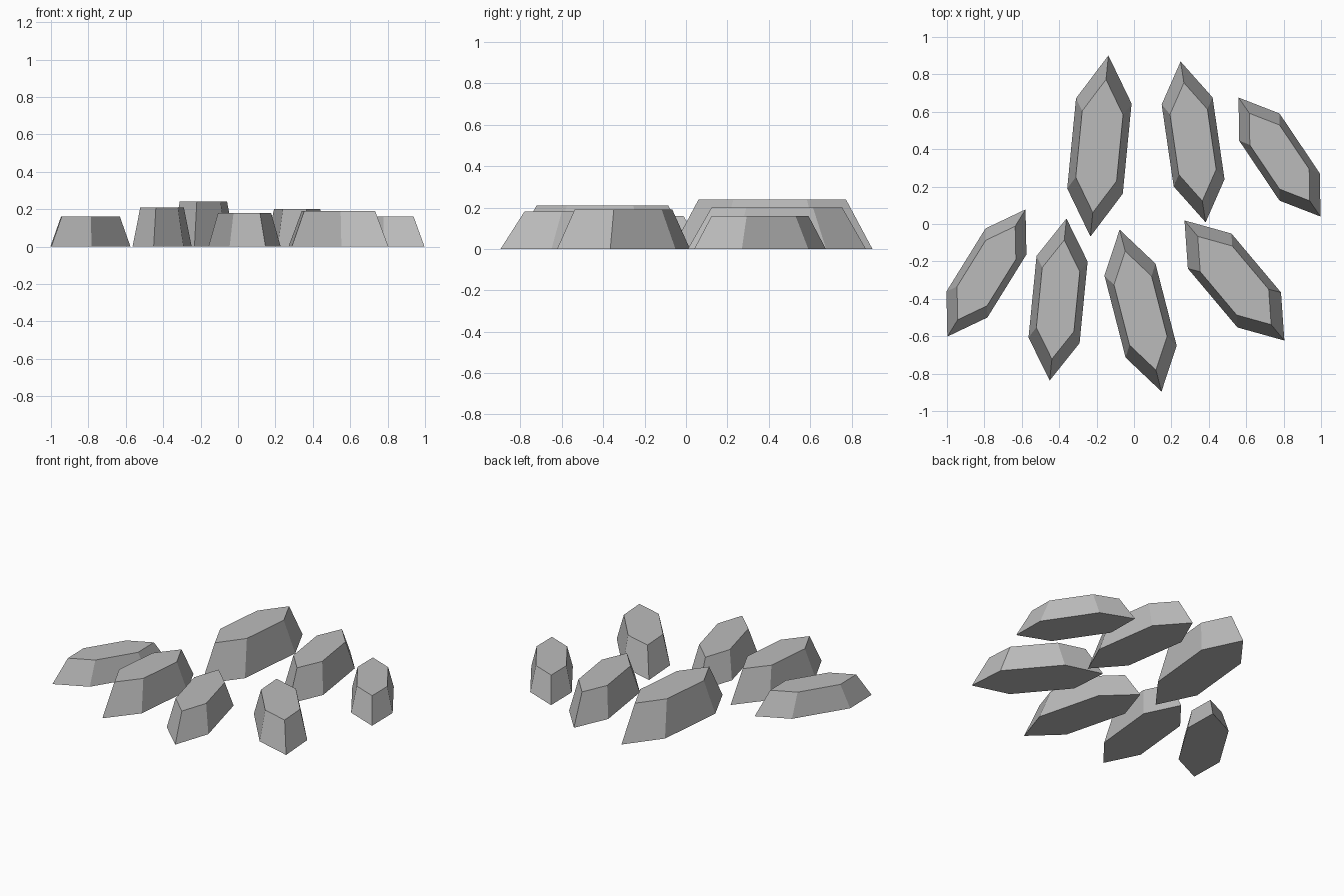
import bpy
import bmesh
from mathutils import Vector

if "Cube" in bpy.data.objects:
    bpy.data.objects.remove(bpy.data.objects["Cube"])

TOP_SCALE = 0.735  # size of the flat top relative to the base

stone_grey = bpy.data.materials.new("stone grey")
stone_grey.diffuse_color = (0.5, 0.5, 0.5, 1.0)
stone_grey.use_nodes = True
stone_grey.node_tree.nodes["Principled BSDF"].inputs["Base Color"].default_value = stone_grey.diffuse_color


def make_stone(name, centre, half_outline, height):
    """Tapered six-sided stone; the outline is point-symmetric about its centre."""
    half = [Vector(p) for p in half_outline]
    outline = half + [-p for p in half]
    bm = bmesh.new()
    base = [bm.verts.new((p.x, p.y, 0)) for p in outline]
    top = [bm.verts.new((p.x * TOP_SCALE, p.y * TOP_SCALE, height)) for p in outline]
    bm.faces.new(base)
    bm.faces.new(top)
    for i in range(6):
        j = (i + 1) % 6
        bm.faces.new((base[i], base[j], top[j], top[i]))
    bmesh.ops.recalc_face_normals(bm, faces=bm.faces)
    mesh = bpy.data.meshes.new(name)
    bm.to_mesh(mesh)
    bm.free()
    mesh.materials.append(stone_grey)
    stone = bpy.data.objects.new(name, mesh)
    stone.location = (*centre, 0)
    bpy.context.collection.objects.link(stone)


# Back row: centre, half of the base outline (tip first), height
make_stone("back_left_stone", (-0.185, 0.417),
           [(0.048, 0.484), (0.172, 0.227), (0.125, -0.255)], 0.24)
make_stone("back_middle_stone", (0.316, 0.439),
           [(-0.067, 0.43), (0.104, 0.238), (0.168, -0.20)], 0.20)
make_stone("back_right_stone", (0.778, 0.358),
           [(-0.219, 0.318), (0.0, 0.233), (0.216, -0.088)], 0.16)

# Front row
make_stone("front_far_left_stone", (-0.789, -0.262),
           [(0.209, 0.34), (0.214, 0.099), (0.005, -0.238)], 0.16)
make_stone("front_left_stone", (-0.406, -0.404),
           [(0.045, 0.433), (0.158, 0.203), (0.115, -0.233)], 0.21)
make_stone("front_right_stone", (0.035, -0.463),
           [(-0.112, 0.433), (0.08, 0.251), (0.193, -0.187)], 0.18)
make_stone("front_far_right_stone", (0.537, -0.302),
           [(-0.267, 0.321), (-0.016, 0.251), (0.249, -0.064)], 0.19)
